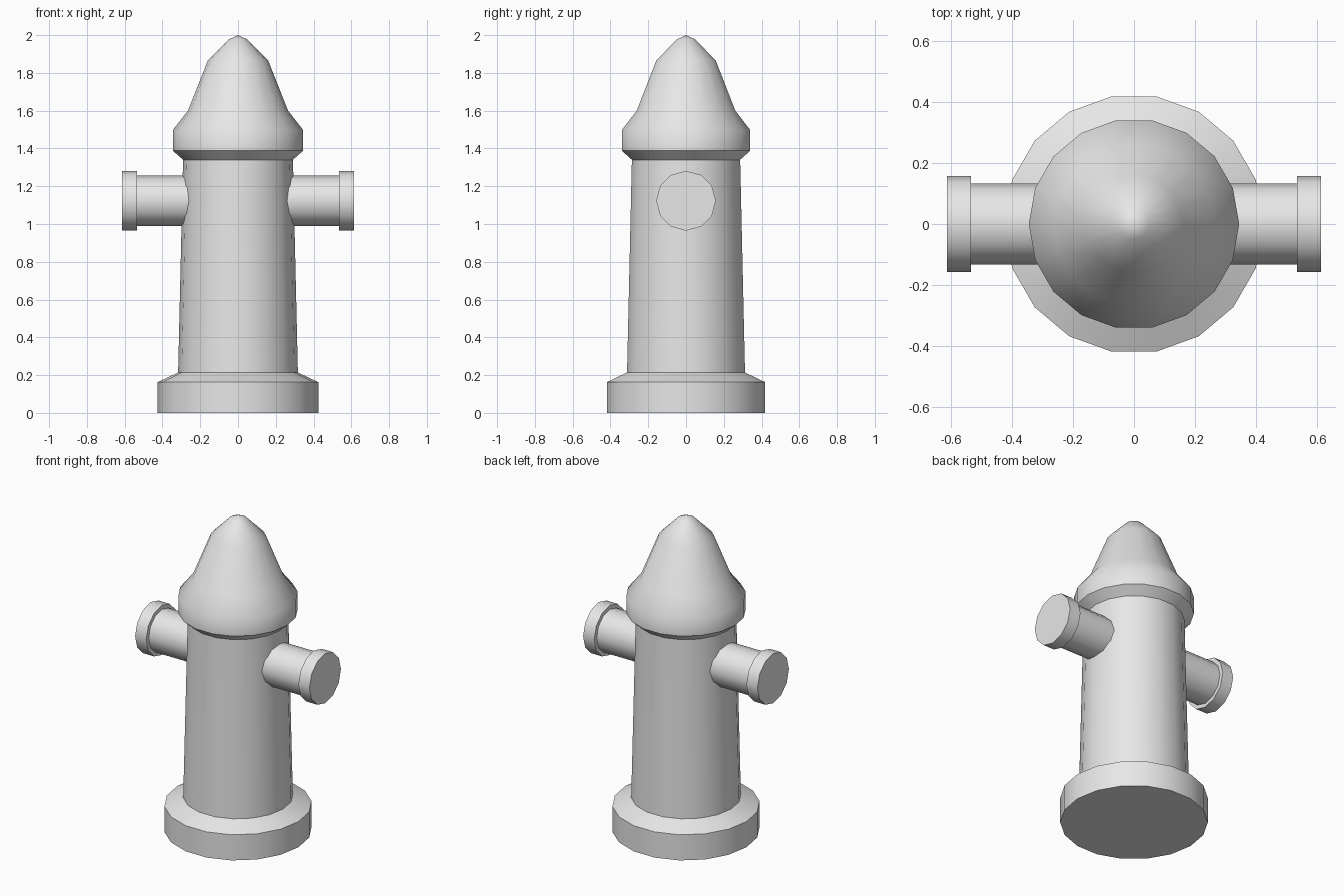
import bpy
import bmesh
from math import cos, sin, pi, radians
from mathutils import Matrix

cube = bpy.data.objects.get("Cube")
if cube:
    bpy.data.objects.remove(cube, do_unlink=True)

# Single grey material
grey = bpy.data.materials.new("plain_grey")
grey.use_nodes = True
color = (0.8, 0.8, 0.8, 1)
grey.diffuse_color = color
grey.node_tree.nodes["Principled BSDF"].inputs["Base Color"].default_value = color


def lathe(name, profile, sides, matrix=Matrix()):
    """Turn a (radius, height) profile around z, closing both ends."""
    bm = bmesh.new()
    rings = []
    for r, z in profile:
        if r == 0:
            rings.append([bm.verts.new((0, 0, z))] * sides)
        else:
            rings.append([bm.verts.new((r * cos(2 * pi * i / sides),
                                        r * sin(2 * pi * i / sides), z))
                          for i in range(sides)])
    for low, high in zip(rings, rings[1:]):
        for i in range(sides):
            j = (i + 1) % sides
            corners = [low[i], low[j], high[j], high[i]]
            bm.faces.new(list(dict.fromkeys(corners)))
    for (r, _), ring in ((profile[0], rings[0]), (profile[-1], rings[-1])):
        if r > 0:
            bm.faces.new(ring)
    bm.transform(matrix)
    bmesh.ops.recalc_face_normals(bm, faces=bm.faces)
    mesh = bpy.data.meshes.new(name)
    bm.to_mesh(mesh)
    bm.free()
    mesh.materials.append(grey)
    obj = bpy.data.objects.new(name, mesh)
    bpy.context.collection.objects.link(obj)
    bpy.ops.object.select_all(action='DESELECT')
    obj.select_set(True)
    bpy.context.view_layer.objects.active = obj
    bpy.ops.object.shade_smooth_by_angle(angle=radians(43))
    return obj


# Foot, tapered barrel and bonnet in one turned shape
lathe("hydrant_body", [
    (0.425, 0), (0.425, 0.163), (0.317, 0.214),    # foot
    (0.291, 1.34),                                 # barrel
    (0.345, 1.388), (0.345, 1.498), (0.265, 1.60), # bonnet rim
    (0.16, 1.865), (0.05, 1.977), (0, 2.0),        # bonnet dome
], 18)

# Side outlets with end caps, one on each side
for side, turn in (("left", 1), ("right", -1)):
    place = Matrix.Translation((0, 0, 1.123)) @ Matrix.Rotation(turn * pi / 2, 4, 'Y')
    lathe(side + "_outlet", [
        (0.133, 0.1), (0.133, 0.535),
        (0.158, 0.535), (0.158, 0.613),
    ], 12, place)
